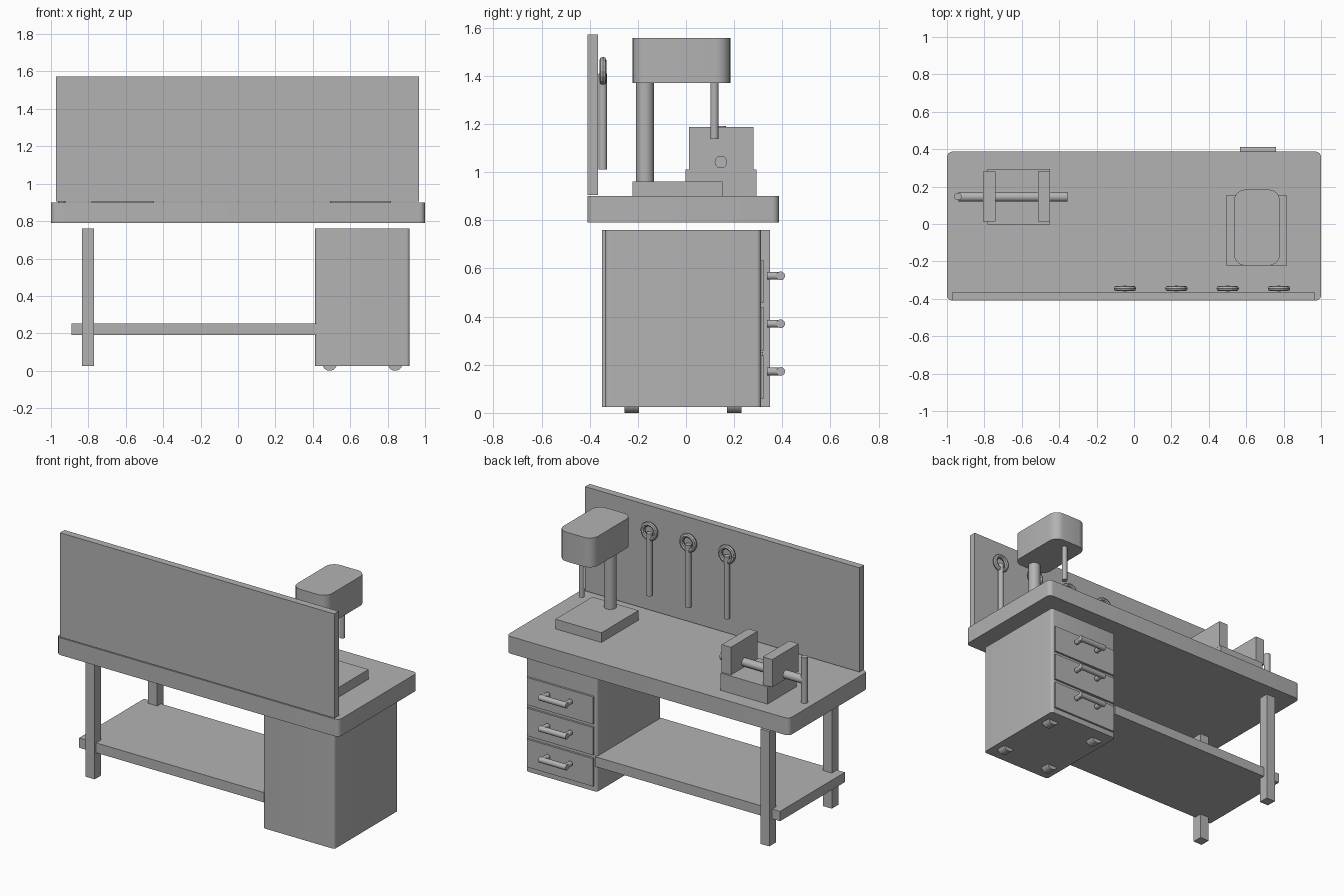
import bpy, bmesh, math
from mathutils import Matrix

if "Cube" in bpy.data.objects:
    bpy.data.objects.remove(bpy.data.objects["Cube"])

grey = bpy.data.materials.new("workshop_grey")
grey.diffuse_color = (0.45, 0.45, 0.45, 1)
grey.use_nodes = True
grey.node_tree.nodes["Principled BSDF"].inputs["Base Color"].default_value = grey.diffuse_color


def finish(name, bm, smooth=False):
    mesh = bpy.data.meshes.new(name)
    bmesh.ops.recalc_face_normals(bm, faces=bm.faces)
    bm.to_mesh(mesh)
    bm.free()
    mesh.materials.append(grey)
    ob = bpy.data.objects.new(name, mesh)
    bpy.context.collection.objects.link(ob)
    if smooth:
        bpy.ops.object.select_all(action='DESELECT')
        ob.select_set(True)
        bpy.context.view_layer.objects.active = ob
        bpy.ops.object.shade_smooth_by_angle(angle=math.radians(35))
    return ob


def box(name, x, y, z, radius=0):
    """Box from (min, max) ranges; radius rounds the vertical edges."""
    bm = bmesh.new()
    bmesh.ops.create_cube(bm, size=1)
    for v in bm.verts:
        for i, (lo, hi) in enumerate((x, y, z)):
            v.co[i] = lo if v.co[i] < 0 else hi
    if radius:
        edges = [e for e in bm.edges
                 if abs(e.verts[0].co.z - e.verts[1].co.z) > 0.01]
        bmesh.ops.bevel(bm, geom=edges, offset=radius, segments=6,
                        profile=0.5, affect='EDGES')
    return finish(name, bm, radius > 0)


def rod(name, center, radius, length, axis='Z', sides=24):
    turn = {'X': Matrix.Rotation(math.pi / 2, 4, 'Y'),
            'Y': Matrix.Rotation(math.pi / 2, 4, 'X'),
            'Z': Matrix.Identity(4)}[axis]
    bm = bmesh.new()
    bmesh.ops.create_cone(bm, cap_ends=True, segments=sides, radius1=radius,
                          radius2=radius, depth=length,
                          matrix=Matrix.Translation(center) @ turn)
    return finish(name, bm, True)


def ring(name, center, major, minor, n=16, m=8):
    """Torus standing in the xz plane."""
    bm = bmesh.new()
    grid = []
    for i in range(n):
        a = math.tau * i / n
        row = []
        for j in range(m):
            b = math.tau * j / m
            r = major + minor * math.cos(b)
            row.append(bm.verts.new((center[0] + r * math.cos(a),
                                     center[1] + minor * math.sin(b),
                                     center[2] + r * math.sin(a))))
        grid.append(row)
    for i in range(n):
        for j in range(m):
            k, l = (i + 1) % n, (j + 1) % m
            bm.faces.new((grid[i][j], grid[k][j], grid[k][l], grid[i][l]))
    return finish(name, bm)


# Worktop, tool board, lower shelf and legs
box("worktop", (-1, 1), (-0.41, 0.387), (0.79, 0.90), 0.03)
box("tool_board", (-0.973, 0.969), (-0.41, -0.365), (0.905, 1.572))
box("lower_shelf", (-0.89, 0.42), (-0.335, 0.32), (0.19, 0.253))
for y in (-0.316, 0.316):
    box("leg", (-0.834, -0.77), (y - 0.033, y + 0.033), (0.025, 0.76))

# Drawer cabinet with roller feet
box("cabinet", (0.412, 0.918), (-0.336, 0.311), (0.025, 0.76), 0.018)
for x in (0.49, 0.84):
    for y in (-0.225, 0.201):
        rod("roller_foot", (x, y, 0.04), 0.04, 0.061, 'Y')

# Drawers and pull handles
for z0, z1, zh in ((0.06, 0.238, 0.172), (0.26, 0.437, 0.37), (0.458, 0.633, 0.569)):
    box("drawer_front", (0.432, 0.899), (0.295, 0.324), (z0, z1))
    rod("handle_bar", (0.663, 0.393, zh), 0.018, 0.192, 'X')
    for x in (0.583, 0.743):
        rod("handle_post", (x, 0.365, zh), 0.016, 0.058, 'Y')

# Bench vise
box("vise_base", (-0.782, -0.45), (-0.002, 0.293), (0.90, 1.01))
for x0, x1 in ((-0.807, -0.74), (-0.514, -0.449)):
    box("vise_jaw", (x0, x1), (0.013, 0.28), (1.01, 1.187))
rod("vise_screw", (-0.648, 0.145, 1.042), 0.026, 0.583, 'X')
rod("vise_handle", (-0.942, 0.147, 1.045), 0.02, 0.294)

# Drill press
box("press_base", (0.492, 0.818), (-0.222, 0.152), (0.90, 0.962))
rod("press_column", (0.655, -0.17, 1.17), 0.037, 0.42)
box("press_head", (0.535, 0.78), (-0.222, 0.184), (1.37, 1.558), 0.06)
rod("press_spindle", (0.655, 0.118, 1.26), 0.017, 0.246)

# Hanging ring spanners
for i in range(4):
    x = -0.048 + 0.2745 * i
    rod("spanner_handle", (x, -0.346, 1.21), 0.018, 0.40)
    ring("spanner_ring", (x, -0.345, 1.419), 0.046, 0.014)
